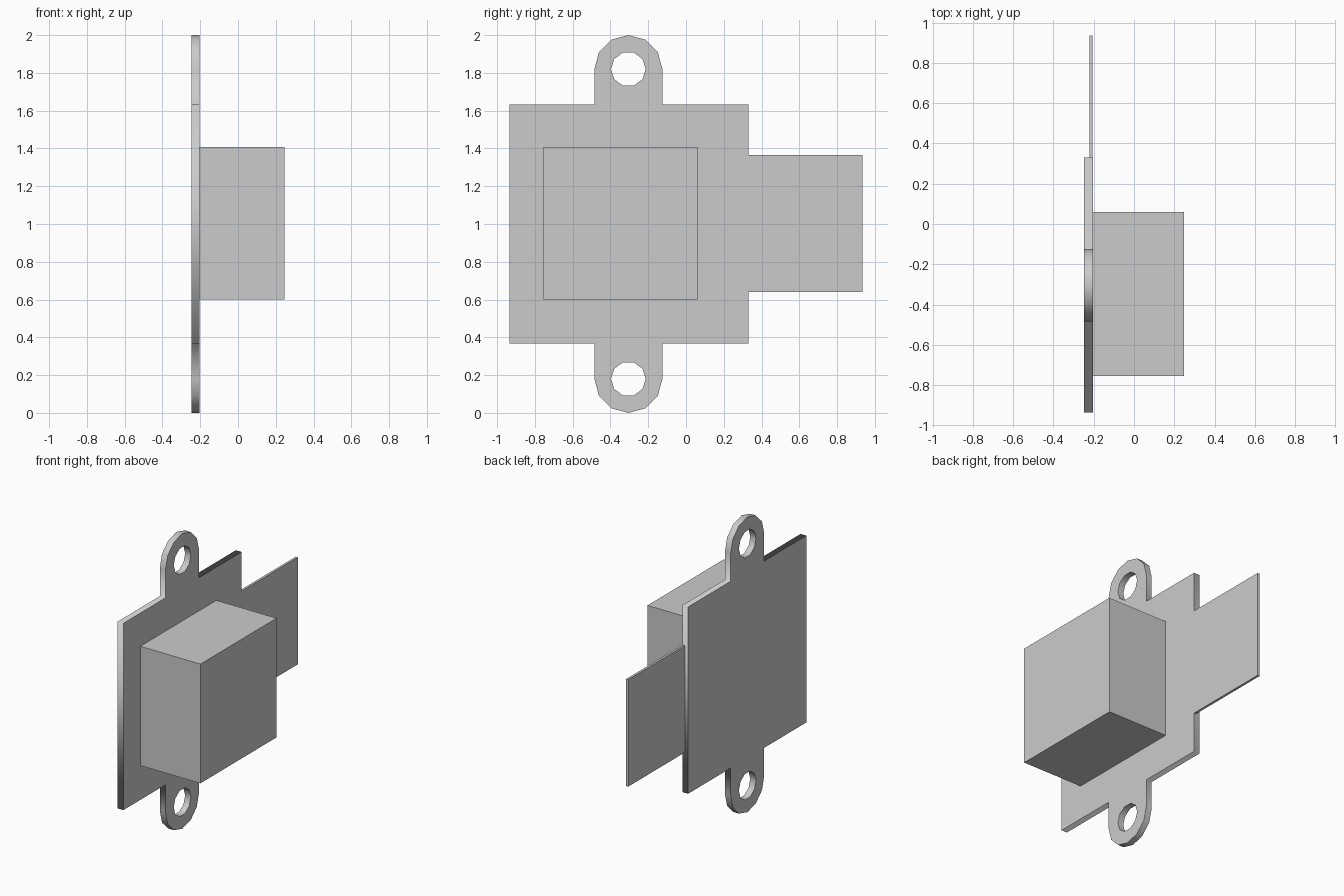
import bpy
from math import cos, sin, pi, radians

if "Cube" in bpy.data.objects:
    bpy.data.objects.remove(bpy.data.objects["Cube"])

EAR_Y, EAR_Z, EAR_R, HOLE_R = -0.305, 0.82, 0.18, 0.092
MID_Z = 1.0


def box(name, x, y, z):
    bpy.ops.mesh.primitive_cube_add(size=1, location=[sum(r) / 2 for r in (x, y, z)])
    ob = bpy.context.object
    ob.name = name
    ob.scale = [r[1] - r[0] for r in (x, y, z)]
    bpy.ops.object.transform_apply(location=False, rotation=False, scale=True)
    return ob


def extruded(name, loops, x0, x1):
    """Fill (y, z) loops, inner loops being holes, and extrude along x."""
    cu = bpy.data.curves.new(name, 'CURVE')
    cu.dimensions = '2D'
    cu.fill_mode = 'BOTH'
    cu.extrude = (x1 - x0) / 2
    for pts in loops:
        sp = cu.splines.new('POLY')
        sp.points.add(len(pts) - 1)
        for p, (y, z) in zip(sp.points, pts):
            p.co = (y, z, 0, 1)
        sp.use_cyclic_u = True
    ob = bpy.data.objects.new(name, cu)
    bpy.context.collection.objects.link(ob)
    ob.rotation_euler = (radians(90), 0, radians(90))
    ob.location.x = (x0 + x1) / 2
    bpy.ops.object.select_all(action='DESELECT')
    ob.select_set(True)
    bpy.context.view_layer.objects.active = ob
    bpy.ops.object.convert(target='MESH')
    return ob


# Mounting plate with a rounded, drilled ear above and below
Y0, Y1, HALF = -0.935, 0.33, 0.633
top = [(Y1, MID_Z + HALF), (EAR_Y + EAR_R, MID_Z + HALF)]
top += [(EAR_Y + EAR_R * cos(pi * i / 6), MID_Z + EAR_Z + EAR_R * sin(pi * i / 6))
        for i in range(7)]
top += [(EAR_Y - EAR_R, MID_Z + HALF), (Y0, MID_Z + HALF)]
outline = top + [(y, 2 * MID_Z - z) for y, z in reversed(top)]
holes = [[(EAR_Y + HOLE_R * cos(pi * i / 5), MID_Z + s * EAR_Z + HOLE_R * sin(pi * i / 5))
          for i in range(10)] for s in (1, -1)]
extruded("mounting_plate", [outline] + holes, -0.247, -0.204)

# Main housing block
box("housing", (-0.204, 0.247), (-0.755, 0.06), (0.6, 1.408))

# Thin side tab
box("side_tab", (-0.222, -0.206), (0.33, 0.935), (0.64, 1.365))
